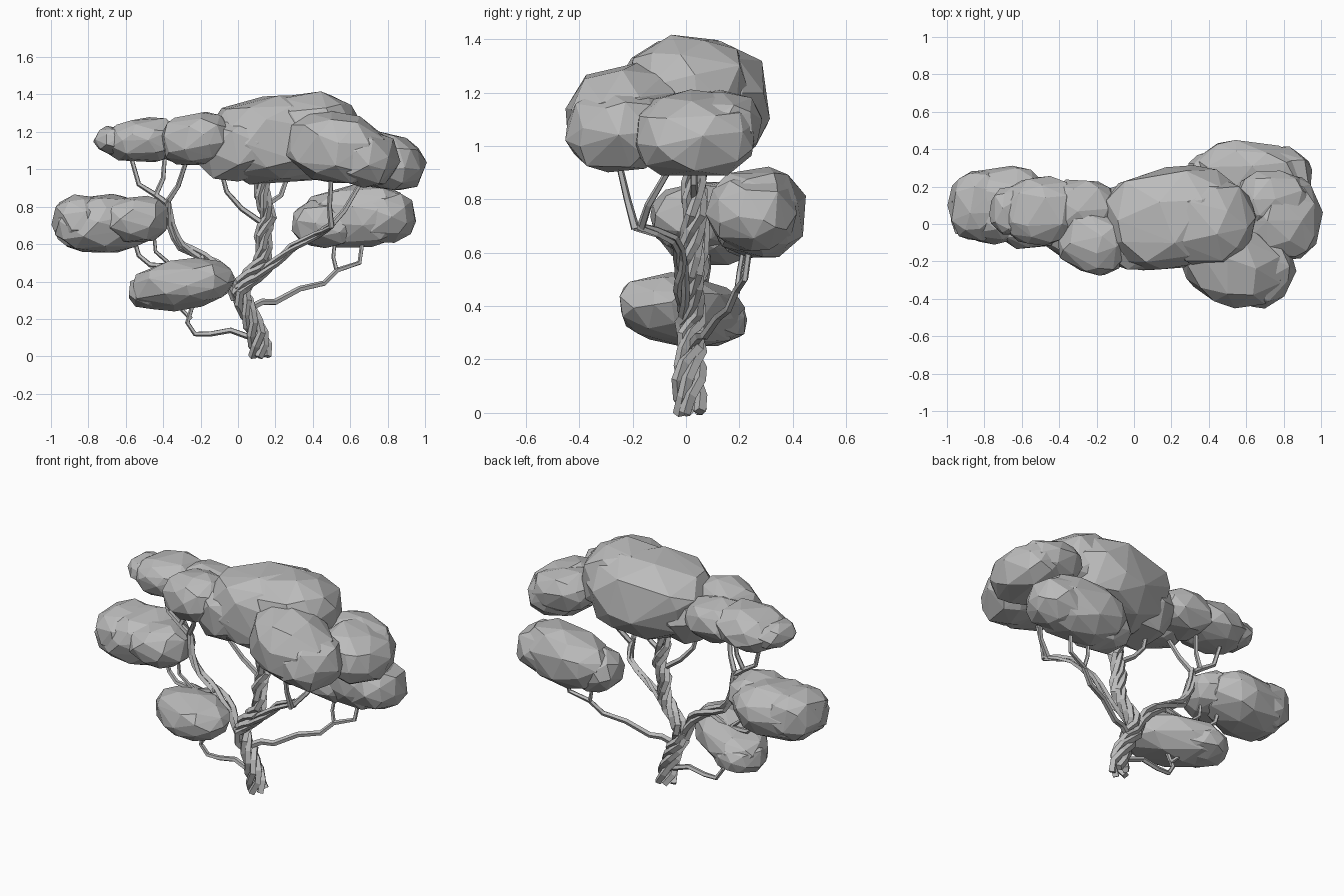
import bpy, bmesh, math, random
from mathutils import Vector, Matrix, noise

cube = bpy.data.objects.get("Cube")
if cube:
    bpy.data.objects.remove(cube)

grey = bpy.data.materials.new("plain_grey")
grey.use_nodes = True
grey.diffuse_color = (0.5, 0.5, 0.5, 1)
grey.node_tree.nodes["Principled BSDF"].inputs["Base Color"].default_value = (0.5, 0.5, 0.5, 1)


def finish(name, bm):
    mesh = bpy.data.meshes.new(name)
    bm.to_mesh(mesh)
    bm.free()
    mesh.materials.append(grey)
    obj = bpy.data.objects.new(name, mesh)
    bpy.context.scene.collection.objects.link(obj)
    return obj


def lump(bm, centre, radii, yaw, tilt, seed):
    """Add one boxy, faceted, slightly uneven ellipsoid."""
    rng = random.Random(seed)
    turn = Matrix.Rotation(math.radians(yaw), 3, "Z") @ Matrix.Rotation(math.radians(tilt), 3, "Y")
    spin = Matrix.Rotation(rng.uniform(0, 6), 3, "Z") @ Matrix.Rotation(rng.uniform(0, 6), 3, "X")
    for v in bmesh.ops.create_icosphere(bm, subdivisions=3, radius=1)["verts"]:
        p = spin @ v.co
        box = sum(abs(c) ** 2.4 for c in p) ** (-1 / 2.4)
        swell = 1.0 + 0.07 * noise.noise(p * 1.7 + Vector((seed, 0, 0)))
        p *= box * swell * rng.uniform(0.985, 1.01)
        v.co = Vector(centre) + turn @ Vector(a * r for a, r in zip(p, radii))


def foliage(name, lumps, seed):
    bm = bmesh.new()
    for i, (centre, radii, yaw, tilt) in enumerate(lumps):
        lump(bm, centre, radii, yaw, tilt, seed + i * 7)
    obj = finish(name, bm)
    mod = obj.modifiers.new("facets", "DECIMATE")
    mod.ratio = 0.22


def smooth_path(points, steps):
    """Resample a polyline into evenly stepped Catmull-Rom points."""
    pts = [Vector(p) for p in points]
    pts = [pts[0] * 2 - pts[1]] + pts + [pts[-1] * 2 - pts[-2]]
    out = []
    for a, b, c, d in zip(pts, pts[1:], pts[2:], pts[3:]):
        for i in range(steps):
            t = i / steps
            out.append(0.5 * (2 * b + (c - a) * t + (2 * a - 5 * b + 4 * c - d) * t ** 2
                              + (3 * b - a - 3 * c + d) * t ** 3))
    return out + [pts[-2]]


def tube(bm, path, start, end, sides=5):
    """Sweep a tapering polygon along a path."""
    rings = []
    for i, p in enumerate(path):
        way = (path[min(i + 1, len(path) - 1)] - path[max(i - 1, 0)]).normalized()
        u = way.cross(Vector((0.13, 1, 0.07))).normalized()
        w = way.cross(u)
        r = start + (end - start) * i / (len(path) - 1)
        rings.append([bm.verts.new(p + r * (u * math.cos(k * math.tau / sides)
                                            + w * math.sin(k * math.tau / sides)))
                      for k in range(sides)])
    for a, b in zip(rings, rings[1:]):
        for k in range(sides):
            n = (k + 1) % sides
            bm.faces.new((a[k], a[n], b[n], b[k]))
    bm.faces.new(rings[0][::-1])
    bm.faces.new(rings[-1])
    bmesh.ops.recalc_face_normals(bm, faces=bm.faces)


def twisted(name, points, strands, spread, start, end, turns, steps=2):
    """Wind several uneven strands around a shared centre line."""
    rng = random.Random(strands)
    centre = smooth_path(points, steps)
    last = len(centre) - 1
    bm = bmesh.new()
    for s in range(strands):
        path = []
        for i, p in enumerate(centre):
            way = (centre[min(i + 1, last)] - centre[max(i - 1, 0)]).normalized()
            u = way.cross(Vector((0, 1, 0))).normalized()
            w = way.cross(u)
            ang = math.tau * (s / strands + turns * i / last) + rng.uniform(-0.25, 0.25)
            r = spread * (1 - 0.4 * i / last) * rng.uniform(0.8, 1.25)
            path.append(p + r * (u * math.cos(ang) + w * math.sin(ang)))
        tube(bm, path, start, end, 4)
    finish(name, bm)


def branch(name, points, start=0.017, end=0.012):
    bm = bmesh.new()
    tube(bm, [Vector(p) for p in points], start, end)
    finish(name, bm)


# Foliage clumps: centre, radii, yaw, tilt for every lump
foliage("crown_foliage", [
    ((0.21, 0.03, 1.16), (0.38, 0.275, 0.235), 10, 0),
    ((0.40, 0.01, 1.20), (0.245, 0.24, 0.215), 0, 8),
    ((0.02, -0.02, 1.12), (0.25, 0.23, 0.18), 0, -16)], 3)
foliage("front_left_foliage", [
    ((0.53, -0.22, 1.11), (0.27, 0.215, 0.19), -22, 10),
    ((0.64, -0.24, 1.07), (0.22, 0.20, 0.155), -20, 14)], 11)
foliage("outer_left_foliage", [
    ((0.79, 0.03, 1.04), (0.21, 0.23, 0.15), 0, 15),
    ((0.74, 0.13, 1.08), (0.20, 0.15, 0.12), 0, 10)], 23)
foliage("lower_left_foliage", [
    ((0.64, 0.27, 0.75), (0.29, 0.17, 0.165), -10, -4),
    ((0.47, 0.25, 0.71), (0.19, 0.14, 0.125), 0, 0),
    ((0.77, 0.25, 0.75), (0.18, 0.165, 0.14), -10, 0)], 31)
foliage("inner_right_foliage", [
    ((-0.22, -0.09, 1.16), (0.19, 0.175, 0.14), -25, -8),
    ((-0.28, 0.08, 1.15), (0.19, 0.16, 0.12), 0, 0)], 43)
foliage("upper_right_foliage", [
    ((-0.50, 0.07, 1.155), (0.20, 0.18, 0.12), 0, -5),
    ((-0.65, 0.07, 1.15), (0.12, 0.13, 0.075), 0, 10)], 53)
foliage("outer_right_foliage", [
    ((-0.72, 0.10, 0.71), (0.27, 0.20, 0.155), 8, -3),
    ((-0.55, 0.04, 0.73), (0.18, 0.17, 0.125), 0, -3),
    ((-0.83, 0.10, 0.72), (0.16, 0.19, 0.145), 0, 5)], 61)
foliage("low_right_foliage", [
    ((-0.30, -0.02, 0.385), (0.30, 0.18, 0.13), -33, -7),
    ((-0.41, 0.06, 0.35), (0.18, 0.15, 0.10), -33, -3)], 71)

# Twisted trunk and main limbs
twisted("trunk", [
    (0.12, 0.02, 0), (0.11, 0.01, 0.12), (0.06, 0.02, 0.23), (0.01, 0.02, 0.34),
    (0.07, 0.02, 0.43), (0.14, 0.02, 0.52), (0.13, 0.02, 0.64), (0.16, 0.03, 0.74),
    (0.13, 0.03, 0.86), (0.13, 0.03, 1.0)], 5, 0.039, 0.023, 0.019, 2.6)
twisted("right_limb", [
    (0.0, 0.02, 0.31), (-0.07, 0.03, 0.45), (-0.18, 0.05, 0.53), (-0.30, 0.06, 0.59),
    (-0.36, 0.06, 0.70), (-0.38, 0.06, 0.84)], 3, 0.019, 0.020, 0.013, 1)
twisted("left_limb", [
    (0.0, 0.0, 0.35), (0.10, -0.01, 0.42), (0.20, -0.02, 0.50), (0.29, -0.02, 0.58),
    (0.42, -0.05, 0.65), (0.50, -0.19, 0.70)], 3, 0.017, 0.017, 0.011, 1)

# Single branches and twigs
branch("low_right_branch", [(0.10, 0.02, 0.09), (-0.04, 0.03, 0.14), (-0.15, 0.03, 0.12),
                            (-0.23, 0.03, 0.12), (-0.27, 0.02, 0.18), (-0.24, 0.0, 0.28)])
branch("low_right_twig", [(-0.25, 0.02, 0.20), (-0.33, 0.03, 0.28)], 0.012, 0.01)
branch("outer_right_branch", [(-0.18, 0.04, 0.53), (-0.33, 0.06, 0.48), (-0.47, 0.07, 0.49),
                              (-0.53, 0.08, 0.54), (-0.56, 0.08, 0.64)])
branch("outer_right_twig", [(-0.36, 0.06, 0.49), (-0.44, 0.05, 0.56), (-0.45, 0.05, 0.66)], 0.012, 0.01)
branch("upper_right_twig", [(-0.38, 0.06, 0.82), (-0.45, 0.06, 0.87), (-0.53, 0.07, 0.92), (-0.57, 0.08, 1.06)])
branch("middle_right_twig", [(-0.44, 0.06, 0.86), (-0.40, 0.07, 0.95), (-0.39, 0.08, 1.08)], 0.015)
branch("inner_right_twig", [(-0.38, 0.06, 0.82), (-0.32, 0.02, 0.91), (-0.27, -0.04, 1.06)])
branch("low_left_branch", [(0.05, 0.02, 0.25), (0.13, 0.05, 0.29), (0.20, 0.07, 0.29), (0.33, 0.12, 0.36),
                           (0.46, 0.16, 0.39), (0.53, 0.19, 0.46), (0.65, 0.22, 0.50), (0.67, 0.24, 0.64)], 0.02)
branch("low_left_twig", [(0.53, 0.19, 0.45), (0.51, 0.20, 0.53), (0.52, 0.22, 0.64)], 0.012, 0.01)
branch("front_left_twig", [(0.50, -0.19, 0.69), (0.49, -0.22, 0.80), (0.50, -0.26, 0.97)])
branch("outer_left_twig", [(0.49, -0.17, 0.69), (0.57, -0.14, 0.78), (0.67, -0.04, 0.95)])
branch("crown_twig_right", [(0.12, 0.02, 0.72), (0.02, 0.02, 0.79), (-0.06, 0.01, 0.88), (-0.10, 0.0, 1.03)])
branch("crown_twig_left", [(0.14, 0.03, 0.80), (0.23, 0.03, 0.86), (0.28, 0.03, 1.0)])
